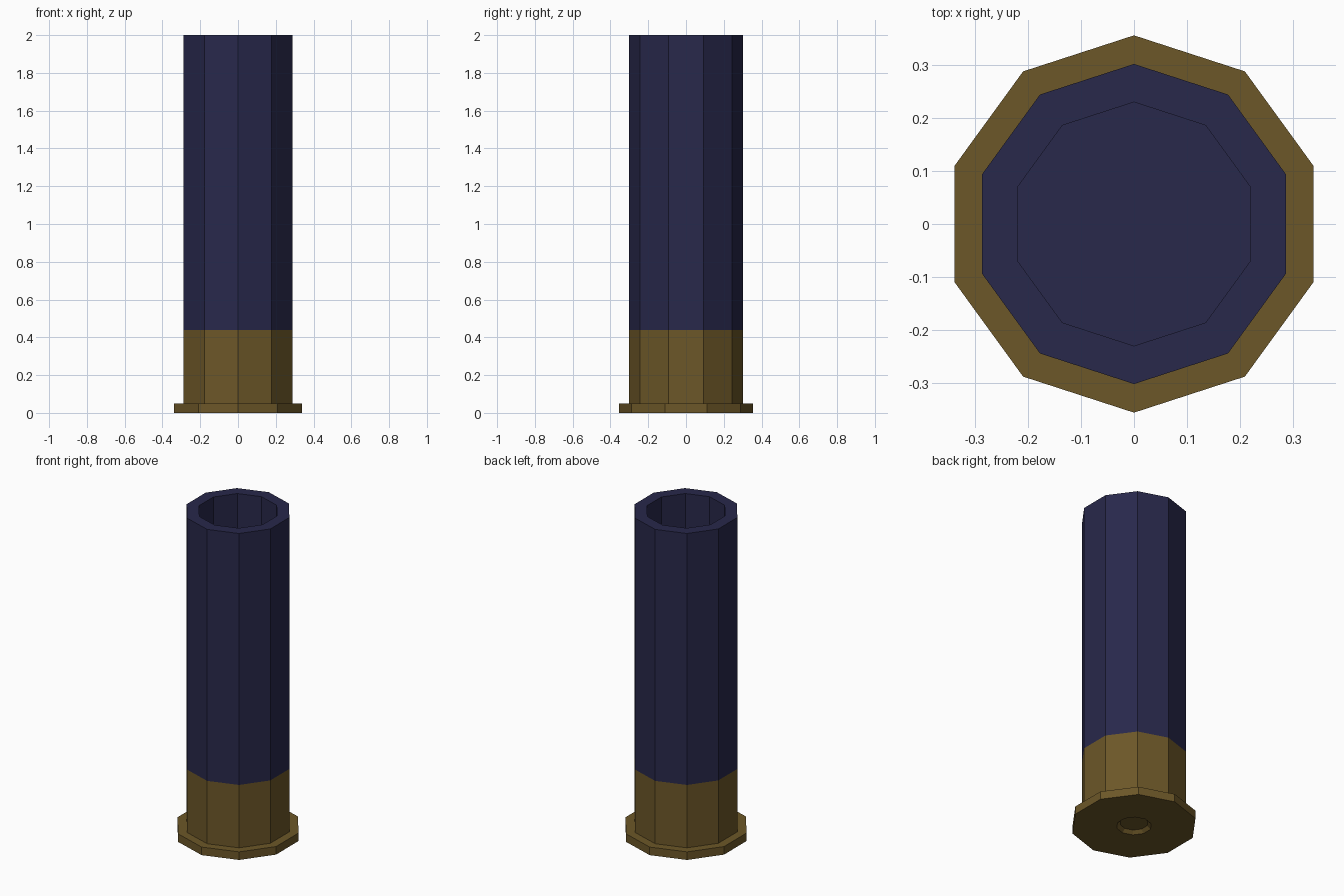
import bpy
import math

SIDES = 10

cube = bpy.data.objects.get("Cube")
if cube:
    bpy.data.objects.remove(cube, do_unlink=True)


def make_material(name, color):
    mat = bpy.data.materials.new(name)
    mat.use_nodes = True
    mat.diffuse_color = color
    mat.node_tree.nodes["Principled BSDF"].inputs["Base Color"].default_value = color
    return mat


def lathe(name, profile, mat, cap_start=False, cap_end=False):
    """Turn (radius, height) points into a faceted solid with a corner on +y."""
    verts, faces = [], []
    for r, z in profile:
        for i in range(SIDES):
            a = math.pi / 2 + math.tau * i / SIDES
            verts.append((r * math.cos(a), r * math.sin(a), z))
    for k in range(len(profile) - 1):
        for i in range(SIDES):
            j = (i + 1) % SIDES
            lo, hi = k * SIDES, (k + 1) * SIDES
            faces.append((lo + i, lo + j, hi + j, hi + i))
    if cap_start:
        faces.append(tuple(reversed(range(SIDES))))
    if cap_end:
        faces.append(tuple(range(len(verts) - SIDES, len(verts))))
    mesh = bpy.data.meshes.new(name)
    mesh.from_pydata(verts, [], faces)
    mesh.materials.append(mat)
    obj = bpy.data.objects.new(name, mesh)
    bpy.context.collection.objects.link(obj)
    return obj


navy = make_material("navy plastic", (0.021, 0.021, 0.07, 1))
brass = make_material("dark brass", (0.15, 0.095, 0.021, 1))

BODY, RIM, BORE = 0.302, 0.356, 0.23
BASE_TOP = 0.44

# Brass base: recessed primer pocket, flat underside, rim and collar
lathe("brass_base", [(0.08, 0.02), (0.1, 0), (RIM, 0), (RIM, 0.05),
                     (BODY, 0.05), (BODY, BASE_TOP)], brass, cap_start=True)

# Plastic tube: outer wall, lip, bore wall and bore floor
lathe("tube", [(BODY, BASE_TOP), (BODY, 2), (BORE, 2), (BORE, BASE_TOP)],
      navy, cap_end=True)
